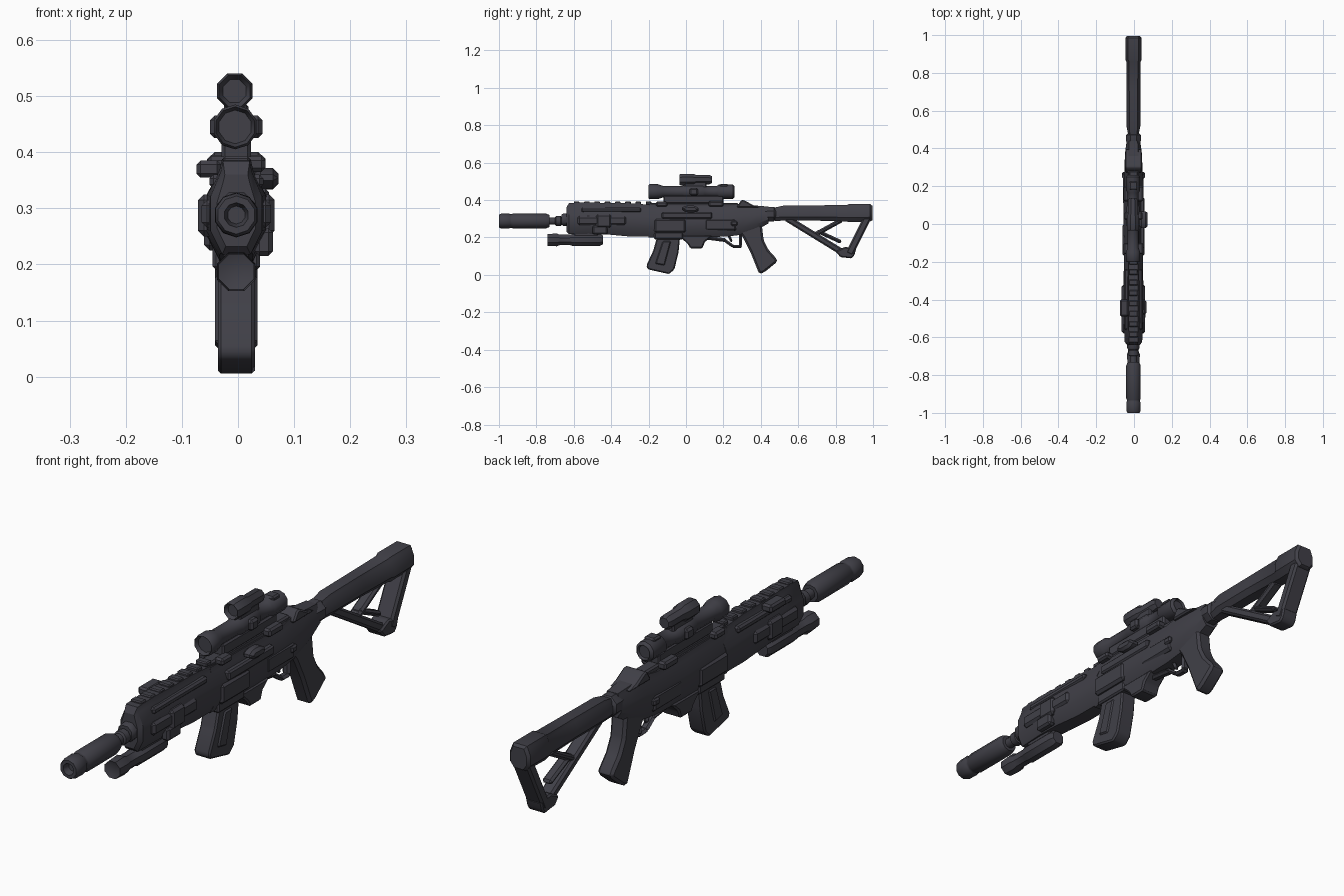
import bpy, bmesh, math
from mathutils import Vector

mat = bpy.data.materials.new("dark gunmetal")
mat.diffuse_color = (0.052, 0.051, 0.064, 1)
CX = -0.003


def finish(name, bm, bevel=0.0, angle=32):
    bmesh.ops.recalc_face_normals(bm, faces=bm.faces)
    if bevel:
        bmesh.ops.bevel(bm, geom=bm.edges[:], offset=bevel, segments=1, affect='EDGES')
    me = bpy.data.meshes.new(name)
    bm.to_mesh(me)
    bm.free()
    me.materials.append(mat)
    me.shade_smooth()
    me.set_sharp_from_angle(angle=math.radians(angle))
    ob = bpy.data.objects.new(name, me)
    bpy.context.collection.objects.link(ob)
    return ob


def rings(name, loops, angle=32):
    """Skin a list of equal-length point loops and cap the ends."""
    bm = bmesh.new()
    vs = [[bm.verts.new(p) for p in lp] for lp in loops]
    n = len(vs[0])
    for a, b in zip(vs, vs[1:]):
        for i in range(n):
            j = (i + 1) % n
            bm.faces.new((a[i], a[j], b[j], b[i]))
    bm.faces.new(vs[0])
    bm.faces.new(vs[-1])
    return finish(name, bm, 0, angle)


def lathe(name, prof, z, x=CX, n=10):
    """Turned part along y from (y, radius) pairs."""
    return rings(name, [[(x + r * math.cos((i + .5) * math.tau / n), y,
                          z + r * math.sin((i + .5) * math.tau / n)) for i in range(n)]
                        for y, r in prof], 40)


def hull(name, sections):
    """Chamfered body along y from (y, half width, bottom, top, top half width)."""
    loops = []
    for y, w, b, t, tw in sections:
        h = t - b
        half = [(w * .55, b), (w, b + h * .25), (w, b + h * .62), (tw, t - h * .12), (tw * .85, t)]
        loops.append([(CX + x, y, z) for x, z in half] +
                     [(CX - x, y, z) for x, z in reversed(half)])
    return rings(name, loops)


def prism(name, pts, x0, x1, bevel=0.006):
    """Side profile of (y, z) points extruded across x."""
    bm = bmesh.new()
    a = [bm.verts.new((x0, y, z)) for y, z in pts]
    b = [bm.verts.new((x1, y, z)) for y, z in pts]
    bm.faces.new(a)
    bm.faces.new(b)
    for i in range(len(pts)):
        j = (i + 1) % len(pts)
        bm.faces.new((a[i], a[j], b[j], b[i]))
    return finish(name, bm, bevel)


def box(name, x0, x1, y0, y1, z0, z1, bevel=0.006):
    return prism(name, [(y0, z0), (y1, z0), (y1, z1), (y0, z1)], x0, x1, bevel)


def bar(name, p, q, thick, w):
    p, q = Vector(p), Vector(q)
    d = (q - p).normalized() * thick / 2
    s = Vector((-d.y, d.x))
    return prism(name, [p - s, q - s, q + s, p + s], CX - w, CX + w, 0.008)


# muzzle and barrel
lathe("suppressor", [(-.975, .006), (-.975, .016), (-1, .022), (-1, .034), (-.99, .039), (-.945, .04),
                     (-.94, .037), (-.93, .037), (-.925, .04), (-.75, .04), (-.73, .032), (-.73, .02)], .288)
lathe("barrel", [(-.76, .02), (-.7, .02), (-.695, .027), (-.67, .027), (-.665, .022), (-.58, .022)], .288)
lathe("gas_block", [(-.665, .03), (-.655, .036), (-.62, .036)], .295, n=8)

# handguard with top rail
hull("handguard", [(-.64, .034, .232, .36, .024), (-.625, .046, .218, .384, .028), (-.52, .052, .22, .388, .03),
                   (-.42, .055, .216, .384, .03), (-.3, .052, .205, .383, .03), (-.16, .05, .205, .372, .03)])
for i in range(8):
    y = -.6 + i * .055
    box("top_rail_tooth", CX - .024, CX + .024, y, y + .03, .375, .393, .004)
for s in (-1, 1):
    def side(name, x0, x1, *a):
        lo, hi = sorted((CX + s * x0, CX + s * x1))
        box(name, lo, hi, *a)
    side("handguard_side_rail", .03, .062, -.58, -.32, .265, .315, .01)
    side("handguard_side_pad", .03, .068, -.48, -.4, .25, .325, .01)
    side("handguard_upper_rib", .02, .048, -.56, -.24, .335, .36, .007)
    side("receiver_panel", .03, .058, -.17, .0, .225, .3, .01)
    side("receiver_rear_panel", .03, .054, .1, .27, .235, .3, .01)
    side("selector", .03, .06, .24, .275, .262, .288, .006)
    side("scope_clamp", .015, .052, .12, .2, .365, .395, .007)
    side("scope_front_clamp", .015, .052, -.16, -.1, .365, .392, .007)
box("side_laser", -.074, -.03, -.49, -.4, .355, .385, .007)
box("side_switch", .03, .062, -.5, -.42, .215, .265, .008)

# weapon light under the handguard
lathe("under_light", [(-.735, .02), (-.74, .034), (-.69, .037), (-.675, .03), (-.62, .03), (-.61, .034),
                      (-.46, .034), (-.445, .026)], .187, n=8)
box("light_mount", CX - .022, CX + .022, -.6, -.47, .2, .235)

# receiver
hull("receiver", [(-.2, .048, .2, .37, .032), (-.03, .052, .2, .37, .034), (.06, .052, .2, .368, .034),
                  (.22, .05, .205, .365, .034), (.3, .048, .215, .38, .032), (.38, .044, .24, .37, .03),
                  (.44, .036, .275, .365, .026)])
box("receiver_rail", CX - .024, CX + .024, -.2, .28, .36, .385)
prism("charging_handle", [(.27, .36), (.295, .4), (.31, .4), (.36, .372), (.4, .36)], CX - .045, CX + .045)
prism("bolt_knob", [(-.03, .355), (0, .372), (.05, .37), (.075, .35), (.05, .333), (0, .335)], .03, .072, .01)
box("ejection_cover", .03, .055, -.13, .14, .3, .335)
prism("lower_housing", [(-.04, .21), (.01, .165), (.022, .142), (.088, .142), (.1, .175), (.14, .21)],
      CX - .038, CX + .038)

# magazine
box("magazine_well", CX - .042, CX + .042, -.17, -.015, .19, .25)
prism("magazine", [(-.15, .22), (-.175, .13), (-.212, .05), (-.205, .03), (-.09, .004), (-.062, .03),
                   (-.04, .12), (-.03, .22)], CX - .033, CX + .033)
for s in (-1, 1):
    x = sorted((CX + s * .02, CX + s * .038))
    prism("magazine_rib", [(-.125, .18), (-.165, .06), (-.115, .05), (-.08, .18)], x[0], x[1], .005)

# trigger group and grip
bar("guard_front", (.1, .2), (.215, .185), .02, .016)
bar("guard_bottom", (.2, .19), (.255, .15), .016, .016)
bar("guard_base", (.245, .152), (.3, .15), .016, .016)
bar("guard_rear", (.292, .15), (.292, .225), .016, .016)
bar("trigger", (.225, .22), (.245, .175), .014, .01)
prism("pistol_grip", [(.27, .25), (.305, .2), (.345, .12), (.392, .004), (.42, .015), (.488, .07), (.485, .085),
                      (.44, .135), (.415, .185), (.405, .27)], CX - .032, CX + .032, .01)

# stock
lathe("buffer_tube", [(.42, .036), (.44, .042), (.47, .042), (.48, .032), (.56, .032)], .325, n=8)
hull("stock_tube", [(.475, .028, .288, .36, .022), (.52, .037, .29, .37, .026), (.7, .038, .29, .372, .026),
                    (.86, .038, .285, .373, .028), (.87, .043, .282, .378, .033), (.985, .043, .285, .378, .033),
                    (.996, .034, .292, .37, .026)])
bar("stock_lower_strut", (.535, .305), (.845, .115), .034, .026)
bar("stock_inner_strut", (.69, .215), (.835, .295), .024, .022)
bar("stock_inner_brace", (.7, .235), (.83, .175), .02, .02)
bar("stock_butt", (.972, .31), (.872, .11), .04, .036)
prism("stock_toe", [(.8, .125), (.825, .095), (.885, .088), (.9, .105), (.91, .14), (.85, .15)],
      CX - .034, CX + .034)

# main scope and small sight
lathe("scope", [(-.185, .03), (-.2, .036), (-.195, .04), (-.15, .04), (-.125, .031), (-.02, .031), (-.01, .036),
                (.09, .036), (.1, .03), (.165, .03), (.175, .038), (.25, .038), (.26, .028), (.25, .024)], .445, -.005)
box("scope_base", CX - .026, CX + .026, -.12, .2, .38, .425)
for s in (-1, 1):
    x = sorted((CX + s * .02, CX + s * .047))
    box("scope_turret", x[0], x[1], .02, .065, .425, .465, .008)
box("scope_rear_cap", CX - .022, CX + .022, .18, .225, .46, .487)
lathe("small_sight", [(-.02, .022), (-.034, .03), (-.025, .034), (.04, .034), (.055, .027), (.125, .027),
                      (.138, .02)], .509, -.006, 8)
box("small_sight_mount", CX - .022, CX + .018, -.01, .11, .465, .5)
